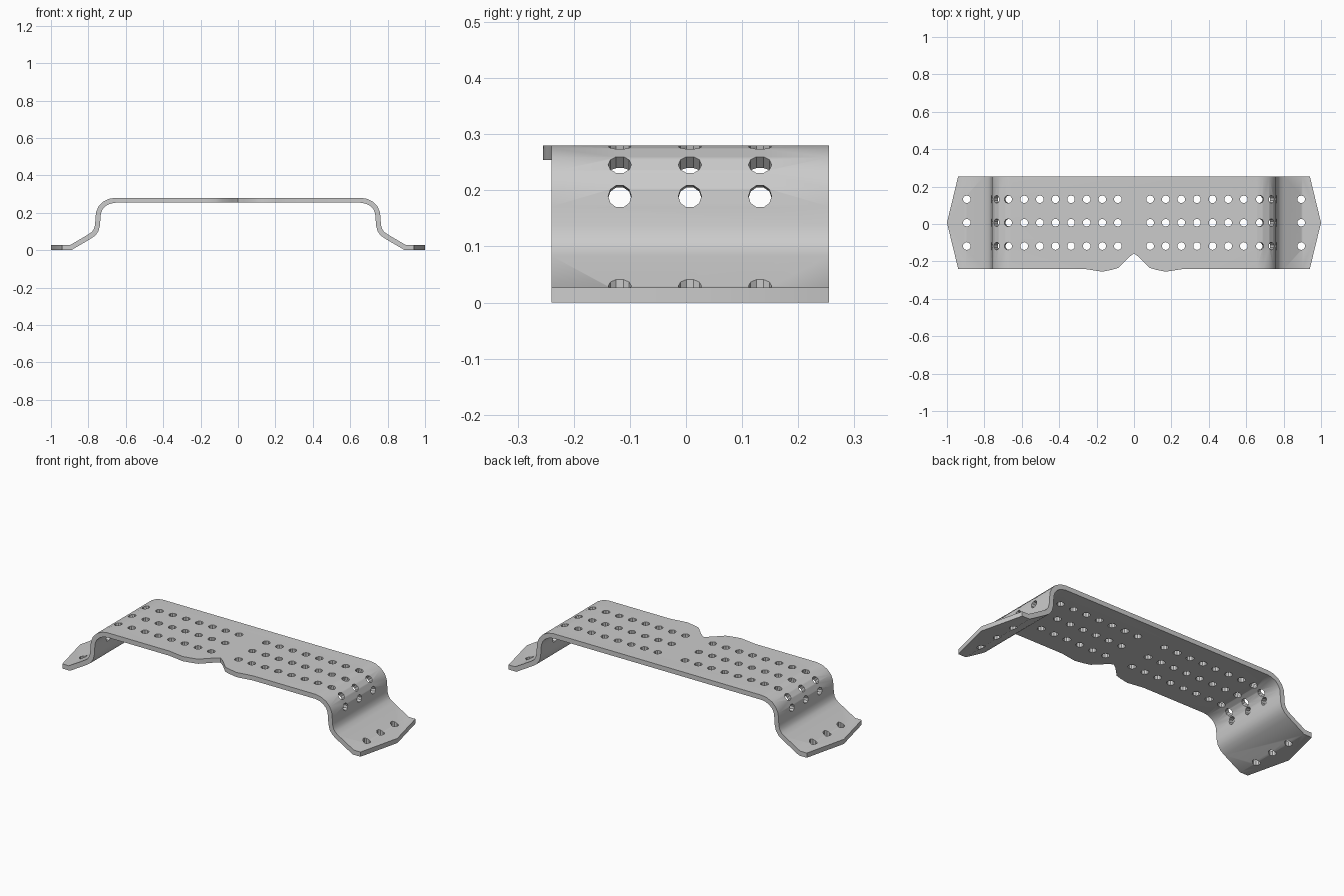
import bpy, bmesh, math
from mathutils import Matrix, Vector

if "Cube" in bpy.data.objects:
    bpy.data.objects.remove(bpy.data.objects["Cube"])


def make_object(name, bm):
    bmesh.ops.recalc_face_normals(bm, faces=bm.faces)
    mesh = bpy.data.meshes.new(name)
    bm.to_mesh(mesh)
    bm.free()
    ob = bpy.data.objects.new(name, mesh)
    bpy.context.collection.objects.link(ob)
    return ob


def prism(name, points, offset):
    """Closed outline extruded along an offset."""
    bm = bmesh.new()
    face = bm.faces.new([bm.verts.new(p) for p in points])
    geom = bmesh.ops.extrude_face_region(bm, geom=[face])["geom"]
    verts = [g for g in geom if isinstance(g, bmesh.types.BMVert)]
    bmesh.ops.translate(bm, verts=verts, vec=offset)
    return make_object(name, bm)


def boolean(target, cutter, operation):
    cutter.hide_render = True
    mod = target.modifiers.new(operation, 'BOOLEAN')
    mod.operation = operation
    mod.solver = 'EXACT'
    mod.object = cutter
    bpy.context.view_layer.objects.active = target
    bpy.ops.object.modifier_apply(modifier=mod.name)
    bpy.data.objects.remove(cutter)


# Bent sheet: centre line of the right half, mirrored, then thickened
half = [(0.655, 0.267), (0.685, 0.262), (0.714, 0.248), (0.735, 0.226),
        (0.746, 0.200), (0.749, 0.170), (0.751, 0.135), (0.758, 0.108),
        (0.772, 0.088), (0.795, 0.072), (0.895, 0.0135), (1.1, 0.0135)]
line = [Vector((-x, z)) for x, z in reversed(half)] + [Vector(p) for p in half]
T = 0.0133
upper, lower = [], []
for i, p in enumerate(line):
    a = (p - line[i - 1]).normalized() if i else (line[1] - p).normalized()
    b = (line[i + 1] - p).normalized() if i < len(line) - 1 else a
    na, nb = Vector((-a.y, a.x)), Vector((-b.y, b.x))
    n = (na + nb).normalized()
    n *= T / n.dot(na)
    upper.append(p + n)
    lower.append(p - n)
plate = prism("bracket_plate",
              [(p.x, -0.4, p.y) for p in upper + lower[::-1]], (0, 0.8, 0))

# Plan outline: pointed ends and a notch between two shallow bulges
right = [(0, -0.157), (0.03, -0.18), (0.085, -0.235), (0.12, -0.245),
         (0.17, -0.255), (0.215, -0.248), (0.265, -0.24), (0.94, -0.24),
         (1.0, 0.007), (0.94, 0.255)]
outline = right + [(-x, y) for x, y in reversed(right[1:])]
boolean(plate, prism("outline_cutter", [(x, y, -0.2) for x, y in outline],
                     (0, 0, 0.8)), 'INTERSECT')

# Holes drilled square to the sheet: x, z, tilt from vertical
holes = [(0.086 + i * 0.0835, 0.267, 0) for i in range(7)]
holes += [(0.670, 0.265, 14), (0.727, 0.238, 45), (0.750, 0.188, 82),
          (0.894, 0.015, 0)]
bm = bmesh.new()
for x, z, tilt in holes:
    for side in (-1, 1):
        for y in (-0.118, 0.007, 0.132):
            bmesh.ops.create_cone(
                bm, cap_ends=True, segments=10, radius1=0.0207,
                radius2=0.0207, depth=0.056,
                matrix=Matrix.Translation((side * x, y, z))
                @ Matrix.Rotation(side * math.radians(tilt), 4, 'Y'))
boolean(plate, make_object("hole_cutter", bm), 'DIFFERENCE')

# Smooth bends, crisp edges
plate.select_set(True)
bpy.context.view_layer.objects.active = plate
bpy.ops.object.shade_smooth_by_angle(angle=math.radians(32))
